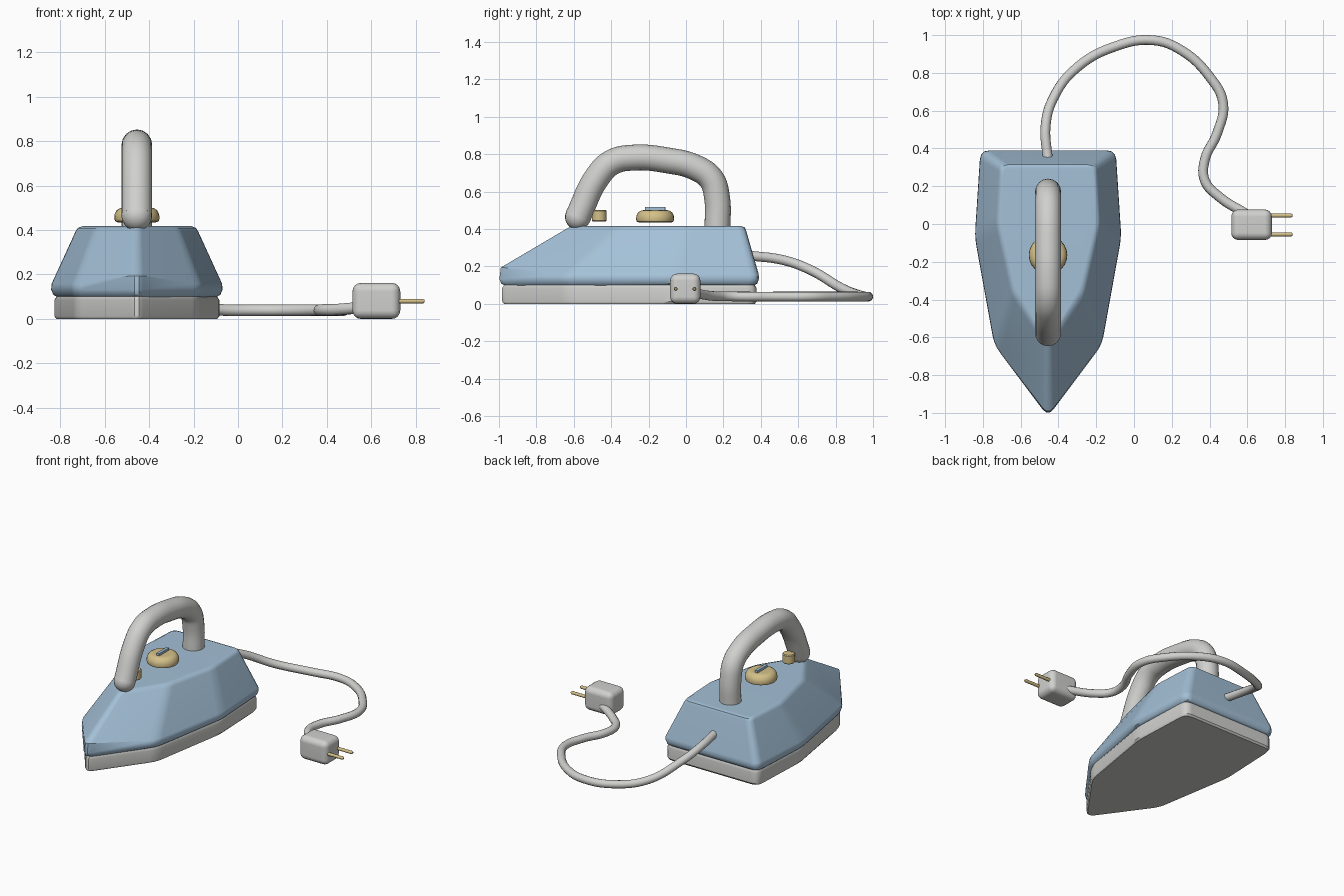
import bpy, bmesh, math
from mathutils import Vector

if "Cube" in bpy.data.objects:
    bpy.data.objects.remove(bpy.data.objects["Cube"])

CX = -0.455  # centre line of the iron


def material(name, rgb):
    m = bpy.data.materials.new(name)
    m.diffuse_color = (*rgb, 1)
    m.use_nodes = True
    m.node_tree.nodes["Principled BSDF"].inputs["Base Color"].default_value = m.diffuse_color
    return m


BLUE = material("soft_blue", (0.37, 0.53, 0.68))
GREY = material("light_grey", (0.63, 0.63, 0.615))
GOLD = material("pale_gold", (0.66, 0.53, 0.25))


def smooth(ob, angle=35):
    bpy.ops.object.select_all(action='DESELECT')
    bpy.context.view_layer.objects.active = ob
    ob.select_set(True)
    bpy.ops.object.shade_smooth_by_angle(angle=math.radians(angle))


def finish(name, bm, mat):
    bmesh.ops.recalc_face_normals(bm, faces=bm.faces[:])
    me = bpy.data.meshes.new(name)
    bm.to_mesh(me)
    bm.free()
    me.materials.append(mat)
    ob = bpy.data.objects.new(name, me)
    bpy.context.collection.objects.link(ob)
    smooth(ob)
    w = ob.modifiers.new("weighted", 'WEIGHTED_NORMAL')
    w.keep_sharp = True
    return ob


def loft(name, rings, mat):
    """Skin a stack of equal-length rings and cap both ends."""
    bm = bmesh.new()
    vs = [[bm.verts.new(p) for p in r] for r in rings]
    n = len(vs[0])
    for a, b in zip(vs, vs[1:]):
        for i in range(n):
            j = (i + 1) % n
            bm.faces.new((a[i], a[j], b[j], b[i]))
    bm.faces.new(vs[0])
    bm.faces.new(vs[-1])
    return finish(name, bm, mat)


def rounded(half, cut):
    """Mirror a half outline (tip first) and round every corner."""
    pts = [Vector(p) for p in half]
    pts += [Vector((-p.x, p.y)) for p in reversed(pts[1:])]
    out = []
    for i, p in enumerate(pts):
        a = p + (pts[i - 1] - p).normalized() * cut
        b = p + (pts[(i + 1) % len(pts)] - p).normalized() * cut
        for t in (0, 1 / 3, 2 / 3, 1):
            out.append(a * (1 - t) ** 2 + p * 2 * t * (1 - t) + b * t * t)
    return out


def lathe(name, profile, centre, mat, axis='Z', n=24):
    rings = []
    for r, h in profile:
        ring = []
        for k in range(n):
            c, s = r * math.cos(math.tau * k / n), r * math.sin(math.tau * k / n)
            ring.append(Vector(centre) + Vector((c, s, h) if axis == 'Z' else (h, c, s)))
        rings.append(ring)
    return loft(name, rings, mat)


def box(name, lo, hi, bevel, mat):
    bm = bmesh.new()
    bmesh.ops.create_cube(bm, size=1)
    for v in bm.verts:
        v.co = [(a + b) / 2 + c * (b - a) for a, b, c in zip(lo, hi, v.co)]
    bmesh.ops.bevel(bm, geom=bm.edges[:], offset=bevel, segments=4,
                    profile=0.5, affect='EDGES')
    return finish(name, bm, mat)


def tube(name, pts, radius, mat, sides):
    cu = bpy.data.curves.new(name, 'CURVE')
    cu.dimensions = '3D'
    cu.bevel_depth = radius
    cu.bevel_resolution = sides // 4 - 1 + sides // 4 - 1
    cu.resolution_u = 6
    cu.use_fill_caps = True
    sp = cu.splines.new('BEZIER')
    sp.bezier_points.add(len(pts) - 1)
    for bp, p in zip(sp.bezier_points, pts):
        bp.co = p
        bp.handle_left_type = bp.handle_right_type = 'AUTO'
    ob = bpy.data.objects.new(name, cu)
    bpy.context.collection.objects.link(ob)
    bpy.ops.object.select_all(action='DESELECT')
    bpy.context.view_layer.objects.active = ob
    ob.select_set(True)
    bpy.ops.object.convert(target='MESH')
    ob = bpy.context.view_layer.objects.active
    ob.data.materials.clear()
    ob.data.materials.append(mat)
    smooth(ob, 50)
    return ob


# iron outlines, relative to its centre line
BASE = rounded([(0, -1.02), (0.285, -0.64), (0.388, -0.07), (0.358, 0.39)], 0.05)
TOP = rounded([(0, -0.64), (0.185, -0.36), (0.268, 0.0), (0.25, 0.315)], 0.04)


def ring(t, inset, z, tip=0.0):
    out = []
    for a, b in zip(BASE, TOP):
        p = a.lerp(b, t)
        c = Vector((0, -0.15))
        p = p - (p - c).normalized() * inset
        out.append((CX + p.x, p.y, z + (tip if a.y < -0.9 else 0)))
    return out


# blue body with rounded lower lip and softened top edge
loft("iron_body", [ring(0, 0.03, 0.10), ring(0, 0.01, 0.112), ring(0, 0, 0.135),
                   ring(0.02, 0, 0.162, 0.035), ring(0.92, 0, 0.397),
                   ring(0.98, 0.003, 0.412), ring(1, 0.025, 0.42)], BLUE)

# sole plate
loft("sole_plate", [ring(0, 0.025, 0.003), ring(0, 0.015, 0.015),
                    ring(0, 0.015, 0.088), ring(0, 0.025, 0.103)], GREY)

# handle with a rounded front end
path = [(-0.578, 0.468), (-0.475, 0.68), (-0.395, 0.76), (-0.28, 0.785), (-0.1, 0.77),
        (0.05, 0.732), (0.135, 0.67), (0.166, 0.57), (0.168, 0.40)]
tube("handle", [(CX, y, z) for y, z in path], 0.069, GREY, 16)
lathe("handle_front_end", [(0.069 * math.cos(a), 0.069 * math.sin(a)) for a in
      [math.radians(d) for d in range(-88, 89, 16)]], (CX, -0.578, 0.468), GREY, n=20)

# dial, dial pointer and front button
lathe("dial", [(0.085, 0.437), (0.098, 0.443), (0.102, 0.455), (0.1, 0.475),
               (0.09, 0.493), (0.075, 0.502), (0.055, 0.505)], (CX, -0.165, 0), GOLD)
box("dial_pointer", (CX - 0.011, -0.22, 0.495), (CX + 0.011, -0.11, 0.521), 0.003, BLUE)
lathe("front_button", [(0.034, 0.443), (0.039, 0.448), (0.039, 0.5), (0.034, 0.505)],
      (CX, -0.464, 0), GOLD)

# power cord from the back of the body to the plug
tube("power_cord", [(CX, 0.33, 0.262), (-0.468, 0.52, 0.237), (-0.43, 0.66, 0.187),
                    (-0.30, 0.83, 0.088), (-0.1, 0.94, 0.046), (0.1, 0.973, 0.042),
                    (0.25, 0.92, 0.042), (0.4, 0.78, 0.042), (0.472, 0.64, 0.042),
                    (0.44, 0.48, 0.042), (0.375, 0.34, 0.042), (0.375, 0.23, 0.043),
                    (0.45, 0.145, 0.045), (0.60, 0.05, 0.06)], 0.026, GREY, 12)

# plug and its two prongs
box("plug", (0.515, -0.085, 0.003), (0.73, 0.077, 0.165), 0.038, GREY)
for side, y in (("left", -0.055), ("right", 0.045)):
    lathe("prong_" + side, [(0.0105, 0.70), (0.0105, 0.832), (0.006, 0.84)],
          (0, y, 0.083), GOLD, axis='X', n=12)

# rest everything on the ground
for ob in bpy.context.scene.objects:
    ob.location.z -= 0.003
